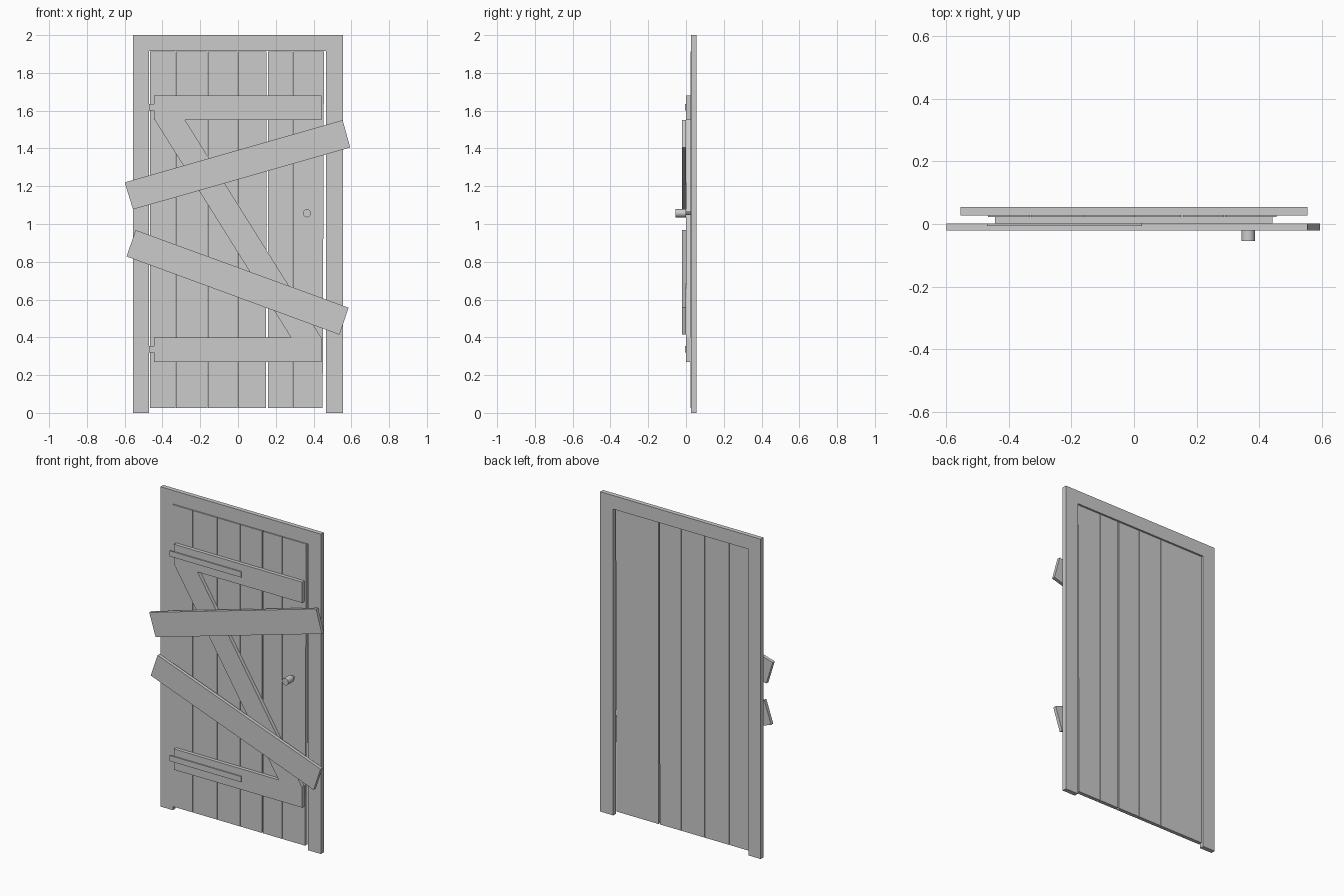
import bpy, bmesh, math

if "Cube" in bpy.data.objects:
    bpy.data.objects.remove(bpy.data.objects["Cube"])


def prism(name, outline, y0, y1):
    """Extrude a front-view (x, z) outline from y0 to y1."""
    bm = bmesh.new()
    face = bm.faces.new([bm.verts.new((x, y0, z)) for x, z in outline])
    out = bmesh.ops.extrude_face_region(bm, geom=[face])
    moved = [v for v in out["geom"] if isinstance(v, bmesh.types.BMVert)]
    bmesh.ops.translate(bm, verts=moved, vec=(0, y1 - y0, 0))
    bmesh.ops.recalc_face_normals(bm, faces=bm.faces)
    mesh = bpy.data.meshes.new(name)
    bm.to_mesh(mesh)
    bm.free()
    obj = bpy.data.objects.new(name, mesh)
    bpy.context.collection.objects.link(obj)
    return obj


def box(name, x0, x1, z0, z1, y0, y1):
    return prism(name, [(x0, z0), (x1, z0), (x1, z1), (x0, z1)], y0, y1)


def rod(name, x, z, radius, y0, y1, sides):
    bpy.ops.mesh.primitive_cylinder_add(
        vertices=sides, radius=radius, depth=y1 - y0,
        location=(x, (y0 + y1) / 2, z), rotation=(math.pi / 2, 0, 0))
    bpy.context.object.name = name
    bpy.ops.object.shade_smooth_by_angle(angle=math.radians(40))


# Door frame: two jambs and a lintel in one piece
prism("door_frame", [(-0.555, 0), (-0.47, 0), (-0.47, 1.915), (0.465, 1.915),
                     (0.465, 0), (0.555, 0), (0.555, 2), (-0.555, 2)], 0.027, 0.055)

# Vertical planks: left edge, right edge at bottom, right edge at top
planks = [(-0.466, -0.332, -0.332), (-0.329, -0.162, -0.162),
          (-0.159, -0.002, -0.002), (0.001, 0.149, 0.151),
          (0.158, 0.288, 0.288), (0.291, 0.448, 0.455)]
for left, right_low, right_high in planks:
    prism("plank", [(left, 0.025), (right_low, 0.025),
                    (right_high, 1.913), (left, 1.913)], 0.023, 0.046)

# Cross battens with hinge straps
for z in (0.27, 1.55):
    box("batten", -0.445, 0.443, z, z + 0.13, 0.001, 0.024)
    box("hinge_strap", -0.47, 0.025, z + 0.05, z + 0.085, -0.006, 0.002)

# Diagonal brace
prism("diagonal_brace", [(-0.44, 1.55), (0.28, 0.40), (0.44, 0.40), (-0.28, 1.55)],
      0.001, 0.024)

# Boards nailed across the door
prism("upper_board", [(-0.60, 1.22), (-0.556, 1.077), (0.594, 1.405), (0.554, 1.55)],
      -0.02, 0.001)
prism("lower_board", [(-0.542, 0.968), (-0.59, 0.828), (0.537, 0.414), (0.585, 0.557)],
      -0.02, 0.001)

# Door knob and its stem
rod("knob", 0.365, 1.057, 0.022, -0.055, 0.0, 12)
rod("knob_stem", 0.365, 1.057, 0.01, -0.002, 0.025, 8)
